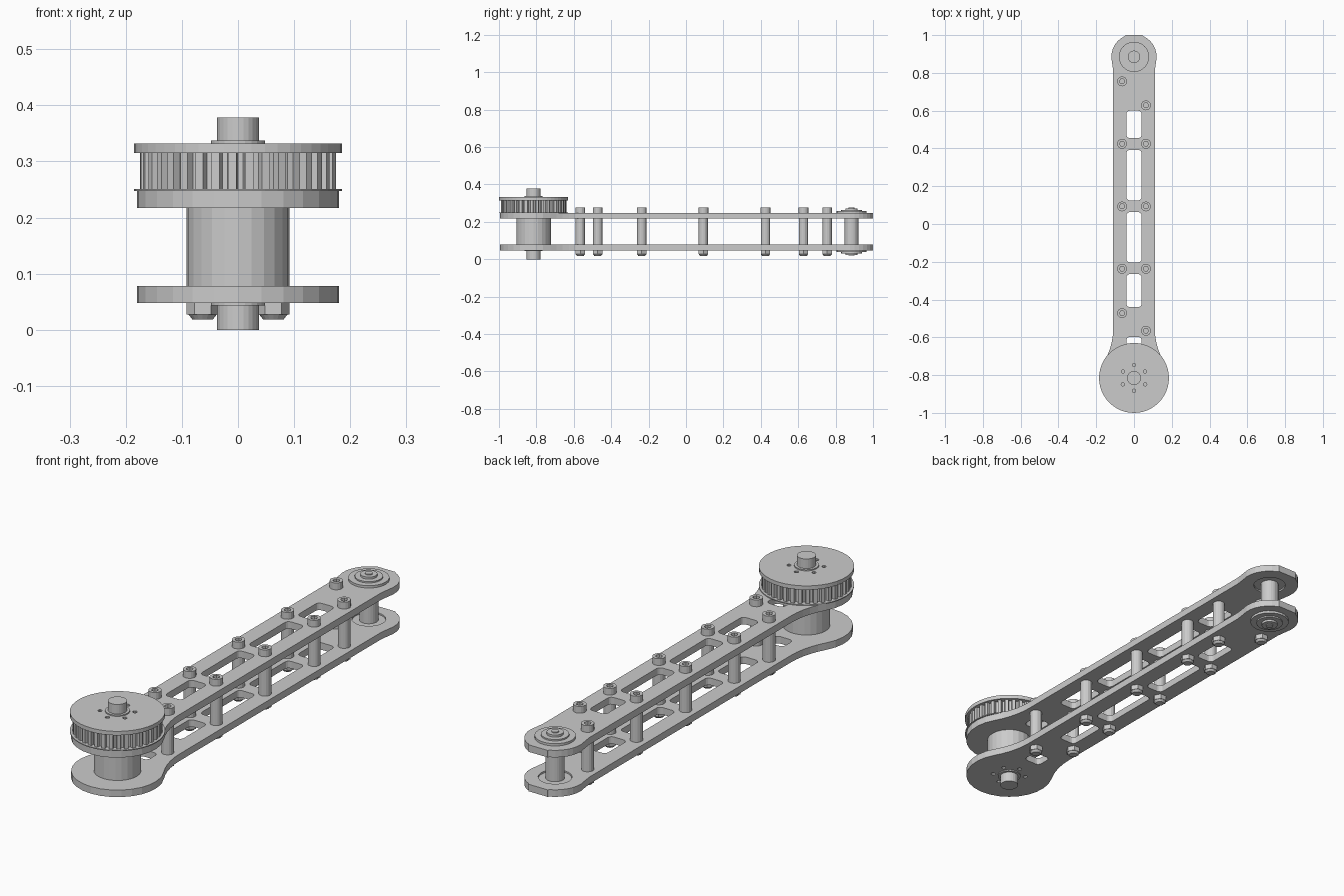
import bpy, bmesh
from math import sin, cos, pi, radians

if "Cube" in bpy.data.objects:
    bpy.data.objects.remove(bpy.data.objects["Cube"])

DRIVE_Y, PIVOT_Y = -0.815, 0.885


def circle(r, n=24, x=0, y=0, a0=0.0):
    return [(x + r * cos(a0 + 2 * pi * i / n), y + r * sin(a0 + 2 * pi * i / n)) for i in range(n)]


def arc(x, y, r, a, b, n):
    return [(x + r * cos(radians(a + (b - a) * i / n)), y + r * sin(radians(a + (b - a) * i / n)))
            for i in range(n + 1)]


def slot(y0, y1, w=0.04, r=0.018):
    return (arc(w - r, y1 - r, r, 0, 90, 4) + arc(-w + r, y1 - r, r, 90, 180, 4)
            + arc(-w + r, y0 + r, r, 180, 270, 4) + arc(w - r, y0 + r, r, 270, 360, 4))


def place(name, mesh, x=0, y=0, z=0):
    ob = bpy.data.objects.new(name, mesh)
    ob.location = (x, y, z)
    bpy.context.collection.objects.link(ob)
    return ob


def extruded(name, loops, z0, z1):
    """Mesh from a filled outline (further loops are holes), extruded from z0 to z1."""
    cu = bpy.data.curves.new(name, 'CURVE')
    cu.dimensions, cu.fill_mode = '2D', 'BOTH'
    cu.extrude = (z1 - z0) / 2
    for pts in loops:
        sp = cu.splines.new('POLY')
        sp.points.add(len(pts) - 1)
        for p, (x, y) in zip(sp.points, pts):
            p.co = (x, y, 0, 1)
        sp.use_cyclic_u = True
    tmp = place(name, cu)
    dg = bpy.context.evaluated_depsgraph_get()
    me = bpy.data.meshes.new_from_object(tmp.evaluated_get(dg))
    bpy.data.objects.remove(tmp)
    bm = bmesh.new()
    bm.from_mesh(me)
    bmesh.ops.remove_doubles(bm, verts=bm.verts, dist=1e-5)
    bmesh.ops.translate(bm, verts=bm.verts, vec=(0, 0, (z0 + z1) / 2))
    bmesh.ops.recalc_face_normals(bm, faces=bm.faces)
    for f in bm.faces:
        f.smooth = False
    bm.to_mesh(me)
    bm.free()
    me.name = name
    return me


def lathe(name, profile, n=24):
    """Closed solid turned around z from (radius, z) points, listed bottom to top."""
    bm = bmesh.new()
    rings = [[bm.verts.new((x, y, z)) for x, y in circle(r, n)] for r, z in profile]
    for a, b in zip(rings, rings[1:]):
        for i in range(n):
            j = (i + 1) % n
            bm.faces.new((a[i], a[j], b[j], b[i]))
    bm.faces.new(rings[0][::-1])
    bm.faces.new(rings[-1])
    me = bpy.data.meshes.new(name)
    bm.to_mesh(me)
    bm.free()
    return me


def cyl(r, z0, z1):
    return [(r, z0), (r, z1)]


# side plates: right half of the outline, then mirrored
half = arc(0, DRIVE_Y, 0.18, -90, 30, 9)
half += arc(0.453, -0.553, 0.343, 210, 180, 5)[1:]
half += [(0.11, 0.81)] + arc(0, PIVOT_Y, 0.12, -15, 66, 7)
half += [(0.045, 1.0)]
outline = half + [(-x, y) for x, y in reversed(half[1:])]
slots = [slot(*s) for s in ((0.455, 0.6), (0.125, 0.392), (-0.203, 0.063), (-0.44, -0.265), (-0.67, -0.598))]


def screw_holes(y):
    return [circle(0.009, 10, 0.068 * cos(a), y + 0.068 * sin(a))
            for a in (pi / 6 + i * pi / 3 for i in range(6))]


plate = extruded("side_plate", [outline, circle(0.066, 24, 0, PIVOT_Y)] + slots + screw_holes(DRIVE_Y),
                 -0.015, 0.015)
place("lower_plate", plate, z=0.063)
place("upper_plate", plate, z=0.232)

# drive end: hub, shaft and washers
place("drive_hub", lathe("drive_hub", cyl(0.092, 0.078, 0.217)), y=DRIVE_Y)
place("drive_shaft", lathe("drive_shaft", cyl(0.037, 0, 0.378)), y=DRIVE_Y)
place("lower_washer", lathe("lower_washer", cyl(0.048, 0.043, 0.048)), y=DRIVE_Y)
place("upper_washer", lathe("upper_washer", cyl(0.048, 0.332, 0.337)), y=DRIVE_Y)

# toothed pulley between two flanges
TEETH = 36
gear = []
for i in range(TEETH):
    for r, f in ((0.161, 0.0), (0.161, 0.32), (0.175, 0.42), (0.175, 0.9)):
        a = 2 * pi * (i + f) / TEETH
        gear.append((r * cos(a), r * sin(a)))
place("pulley_teeth", extruded("pulley_teeth", [gear], 0.25, 0.315), y=DRIVE_Y)
place("pulley_lower_flange", lathe("pulley_lower_flange", cyl(0.185, 0.247, 0.251), 48), y=DRIVE_Y)
place("pulley_upper_flange", extruded("pulley_upper_flange", [circle(0.185, 48)] + screw_holes(0),
                                      0.315, 0.332), y=DRIVE_Y)

# pivot end: spacer tube with a stepped bearing in each plate
place("pivot_spacer", lathe("pivot_spacer", cyl(0.037, 0.074, 0.221)), y=PIVOT_Y)
bearing = [(0.065, 0.223), (0.065, 0.247), (0.08, 0.247), (0.08, 0.257), (0.055, 0.257), (0.055, 0.263),
           (0.033, 0.263), (0.033, 0.272), (0.015, 0.272), (0.015, 0.276)]
place("upper_bearing", lathe("upper_bearing", bearing), y=PIVOT_Y)
flipped = [(r, 0.295 - z) for r, z in reversed(bearing)]
place("lower_bearing", lathe("lower_bearing", flipped), y=PIVOT_Y)

# spacer bolts: sleeve, socket head, hex lock nut
sleeve = lathe("sleeve", cyl(0.025, 0.078, 0.217), 16)
head = extruded("bolt_head", [circle(0.026, 16), circle(0.014, 6)], 0.247, 0.276)
floor = lathe("bolt_socket_floor", cyl(0.02, 0.247, 0.26), 12)
nut = extruded("nut", [circle(0.029, 6)], 0.027, 0.048)
collar = lathe("nut_collar", [(0.018, 0.018), (0.025, 0.027), (0.025, 0.029)], 16)
bolts = [(s * 0.063, y) for s in (-1, 1) for y in (0.425, 0.093, -0.237)]
bolts += [(-0.063, 0.755), (0.063, 0.628), (-0.063, -0.472), (0.063, -0.565)]
for x, y in bolts:
    for part in (sleeve, head, floor, nut, collar):
        place(part.name, part, x, y)
